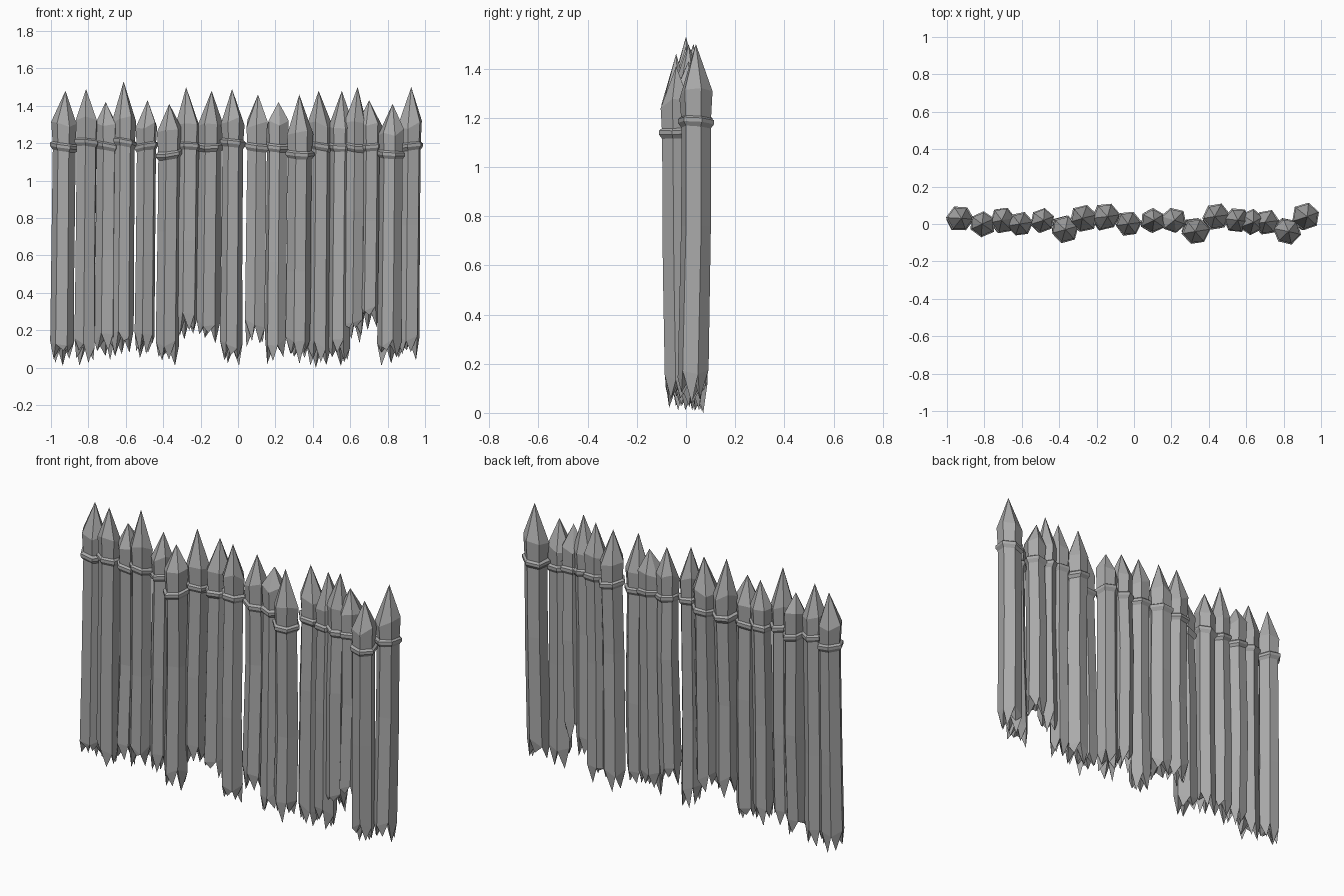
import bpy, bmesh, math, random
from mathutils import Vector

random.seed(7)
SIDES = 6

cube = bpy.data.objects.get("Cube")
if cube:
    bpy.data.objects.remove(cube, do_unlink=True)

wood = bpy.data.materials.new("weathered grey")
wood.use_nodes = True
grey = (0.4, 0.4, 0.4, 1)
wood.diffuse_color = grey
wood.node_tree.nodes["Principled BSDF"].inputs["Base Color"].default_value = grey

# One stake per row, in hundredths: x, y, tip height, foot height
STAKES = [
    (-93, 3, 148, 1), (-81, 0, 149, 1), (-70, 2, 142, 4),
    (-61, 0, 153, 6), (-49, 2, 143, 5), (-37, -3, 141, 1),
    (-27, 3, 150, 15), (-15, 4, 148, 13), (-3, 0, 149, 1),
    (10, 2, 146, 11), (21, 2, 142, 2), (33, -4, 146, 2),
    (44, 4, 148, 0), (55, 2, 148, 1), (63, 1, 150, 13),
    (71, 1, 143, 20), (82, -4, 141, 1), (92, 4, 150, 4),
]


def ring(bm, center, radii, phase, slope=(0, 0)):
    """Rough polygon ring; slope tilts it."""
    verts = []
    for i, r in enumerate(radii):
        a = phase + math.tau * i / SIDES
        d = Vector((math.cos(a) * r, math.sin(a) * r, 0))
        d.z = d.x * slope[0] + d.y * slope[1]
        verts.append(bm.verts.new(Vector(center) + d))
    return verts


def bridge(bm, low, high):
    for i in range(SIDES):
        j = (i + 1) % SIDES
        bm.faces.new((low[i], low[j], high[j], high[i]))


def jitter_height(verts, amount):
    for v in verts:
        v.co.z += random.uniform(-amount, amount)


def finish(bm, name):
    bmesh.ops.recalc_face_normals(bm, faces=bm.faces)
    mesh = bpy.data.meshes.new(name)
    bm.to_mesh(mesh)
    bm.free()
    mesh.materials.append(wood)
    bpy.context.collection.objects.link(bpy.data.objects.new(name, mesh))


def make_shaft(name, top, foot, band_z, tip_z, low, radii, phase, slope):
    # Slightly bowed shaft with a flared head
    bm = bmesh.new()
    hem_z = low + .12
    foot_at = Vector((*foot, hem_z))
    bow = Vector((0, random.uniform(-.01, .015), 0))
    middle_at = foot_at.lerp(Vector((*top, band_z)), random.uniform(.35, .65)) + bow
    hem = ring(bm, foot_at, radii(1), phase)
    middle = ring(bm, middle_at, radii(.97), phase)
    neck = ring(bm, (*top, band_z), radii(.95), phase, slope)
    head = ring(bm, (*top, band_z + .12), radii(1.06), phase)
    jitter_height(hem, .03)
    jitter_height(head, .025)
    for a, b in ((hem, middle), (middle, neck), (neck, head)):
        bridge(bm, a, b)

    # Sharpened tip
    tip = bm.verts.new((top[0] + random.uniform(-.01, .01), top[1], tip_z))
    for i in range(SIDES):
        bm.faces.new((head[i], head[(i + 1) % SIDES], tip))

    # Broken splinters round a hollow foot
    core = bm.verts.new(foot_at)
    longest = random.randrange(SIDES)
    for i in range(SIDES):
        a, b = hem[i], hem[(i + 1) % SIDES]
        p = a.co.lerp(b.co, random.uniform(.25, .75))
        p = p.lerp(core.co, random.uniform(.05, .25))
        drop = 0 if i == longest else random.uniform(.1, .7)
        p.z = low + (hem_z - low) * drop
        point = bm.verts.new(p)
        bm.faces.new((a, b, point))
        bm.faces.new((a, point, core))
        bm.faces.new((point, b, core))
    finish(bm, name)


def make_binding(name, top, band_z, radii, phase, slope):
    # Angular collar round the neck
    bm = bmesh.new()
    rings = [ring(bm, (*top, band_z + dz), radii(scale, 0), phase, slope)
             for dz, scale in ((-.022, .95), (-.004, 1.17), (.012, 1.17), (.022, .95))]
    for a, b in zip(rings, rings[1:] + rings[:1]):
        bridge(bm, a, b)
    finish(bm, name)


for number, row in enumerate(STAKES, 1):
    x, y, tip_z, low = (value / 100 for value in row)
    # Stakes set forward are tied lower; those set off the centre line are stouter
    band_z = 1.14 if y < 0 else 1.18 if y > 0 else 1.2
    radius = .064 if abs(y) > .02 else .059
    phase = random.uniform(0, math.tau)
    slope = (random.uniform(-.2, .2), random.uniform(-.15, .15))
    shape = [random.uniform(.94, 1.07) for side in range(SIDES)]

    def radii(scale, rough=.03):
        return [radius * scale * s * random.uniform(1 - rough, 1 + rough) for s in shape]

    make_shaft(f"stake_{number}", (x, y), (x - .01, y * .7), band_z, tip_z, low,
               radii, phase, slope)
    make_binding(f"binding_{number}", (x, y), band_z, radii, phase, slope)
